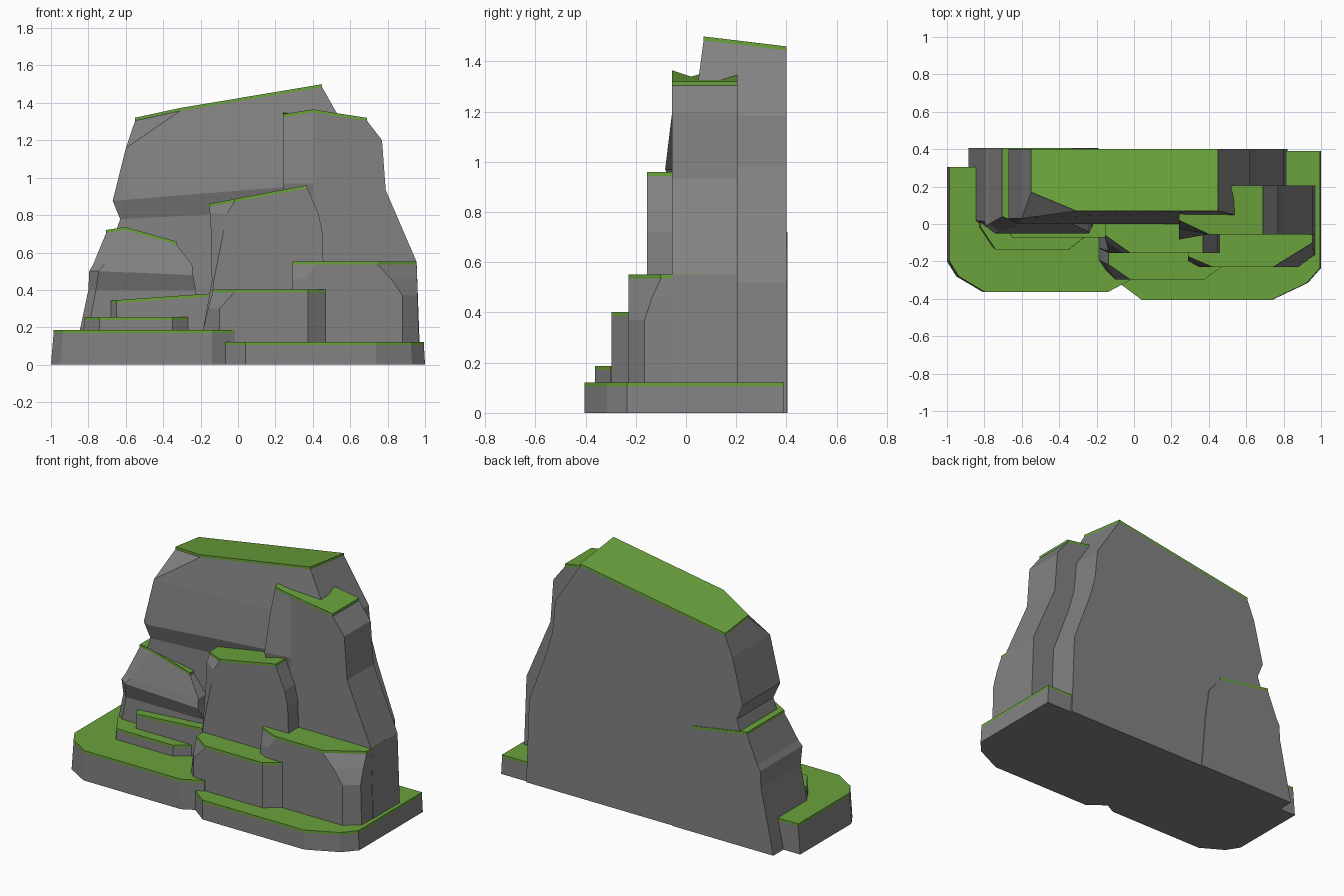
import bpy, bmesh


def material(name, rgb):
    m = bpy.data.materials.new(name)
    m.diffuse_color = (*rgb, 1)
    return m


ROCK = material("grey rock", (0.225, 0.225, 0.225))
GRASS = material("grass green", (0.145, 0.365, 0.045))
BAND = 0.016


def ring(z, x0, x1, y0, y1, l=(0, 0), r=(0, 0), sx=0, sy=0):
    """Box outline with cut front corners, on a plane that may tilt."""
    pts = [(x0, y1), (x0, y0 + l[1]), (x0 + l[0], y0),
           (x1 - r[0], y0), (x1, y0 + r[1]), (x1, y1)]
    return [[x, y, z + sx * x + sy * y] for x, y in pts]


def loft(name, rings):
    """Stack of outlines; the cap and a thin band under it are grass."""
    top = rings[-1]
    rings = rings[:-1] + [[(x, y, z - BAND) for x, y, z in top], top]
    bm = bmesh.new()
    loops = [[bm.verts.new(p) for p in rg] for rg in rings]
    n = len(top)
    bm.faces.new(loops[0][::-1])
    for k in range(len(loops) - 1):
        for i in range(n):
            j = (i + 1) % n
            f = bm.faces.new((loops[k][i], loops[k][j],
                              loops[k + 1][j], loops[k + 1][i]))
            f.material_index = int(k == len(loops) - 2)
    bm.faces.new(loops[-1]).material_index = 1
    bmesh.ops.remove_doubles(bm, verts=bm.verts, dist=1e-4)
    bmesh.ops.recalc_face_normals(bm, faces=bm.faces)
    me = bpy.data.meshes.new(name)
    bm.to_mesh(me)
    bm.free()
    me.materials.append(ROCK)
    me.materials.append(GRASS)
    ob = bpy.data.objects.new(name, me)
    bpy.context.collection.objects.link(ob)


def slab(name, plan, h, taper):
    loft(name, [[(x, y, 0) for x, y in plan],
                [(x * taper, y, h) for x, y in plan]])


# Two low base terraces
slab("left_base", [(-1, .305), (-1, -.2), (-.95, -.28), (-.81, -.363),
                   (-.14, -.363), (-.02, -.3), (0, -.1), (0, .305)], .187, .986)
slab("right_base", [(-.1, .39), (-.1, -.3), (.04, -.405), (.74, -.405),
                    (.93, -.315), (1, -.235), (1, .39)], .121, .994)

# Main cliff with an undercut belt
loft("main_cliff", [
    ring(0, -.85, .82, .03, .4),
    ring(.52, -.72, .8, .035, .4),
    ring(.81, -.63, .68, .04, .4, sx=.05),
    ring(.93, -.67, .64, 0, .4, (.05, .03), sx=.08),
    ring(1.17, -.6, .62, .03, .4, sx=.02),
    ring(1.433, -.55, .45, .07, .4, (.24, .1), sx=.167, sy=-.12)])

# Right tower, its cap folded down at the left front corner
cap = ring(1.427, .24, .69, -.055, .205, (.16, .075), sx=-.155)
cap[1][2] -= .05
loft("right_tower", [
    ring(0, .24, .975, -.055, .205, (.16, 0)),
    ring(.55, .24, .955, -.055, .205, (.16, 0)),
    ring(.87, .24, .79, -.055, .205, (.16, 0), sx=.08),
    ring(.97, .24, .787, -.055, .205, (.16, -.028)),
    ring(1.2, .24, .77, -.055, .205, (.16, .03)),
    cap])

# Left boulder, running through to the back
cap = ring(.567, -.705, -.33, 0, .405, (.1, .04), sx=-.28)
cap[0][2] -= .044
cap[1][2] -= .044
loft("left_boulder", [
    ring(0, -.885, -.19, -.02, .405, (.05, .04)),
    ring(.4, -.8, -.225, -.015, .405, (.04, .03)),
    ring(.47, -.795, -.24, -.05, .405, (.05, .04), sx=-.04),
    ring(.535, -.775, -.245, -.04, .405, (.06, .04)),
    cap])

# Middle tower
loft("middle_tower", [
    ring(0, -.22, .47, -.155, .05, (.06, .04)),
    ring(.45, -.14, .46, -.155, .05, (.01, .01)),
    ring(.72, -.145, .45, -.155, .05, (.07, .05)),
    ring(.81, -.15, .43, -.155, .05, (.09, .06)),
    ring(.89, -.155, .37, -.155, .05, (.135, .095), sx=.19)])

# Right and centre front blocks
loft("right_block", [
    ring(0, .29, .97, -.23, .1, (.06, .03), (.09, .065)),
    ring(.37, .29, .96, -.23, .1, (.06, .03), (.08, .065)),
    ring(.46, .29, .958, -.23, .1, (.07, .04), (.14, .095)),
    ring(.552, .29, .955, -.23, .1, (.13, .055), (.21, .13))])
loft("front_block", [
    ring(0, -.23, .485, -.297, .0, (.13, .13), (.11, .08)),
    ring(.3, -.16, .485, -.297, .0, (.06, .09), (.11, .08)),
    ring(.402, -.135, .485, -.297, .0, (.115, .08), (.11, .08))])

# Two steps below the boulder
loft("lower_step", [
    ring(0, -.85, -.26, -.14, .1, (.1, .13), (.09, .07)),
    ring(.255, -.82, -.26, -.137, .1, (.08, .12), (.09, .07))])
loft("upper_step", [
    ring(0, -.67, -.15, -.075, .1, (.02, .03)),
    ring(.391, -.68, -.15, -.072, .1, (.03, .05), sx=.07)])
